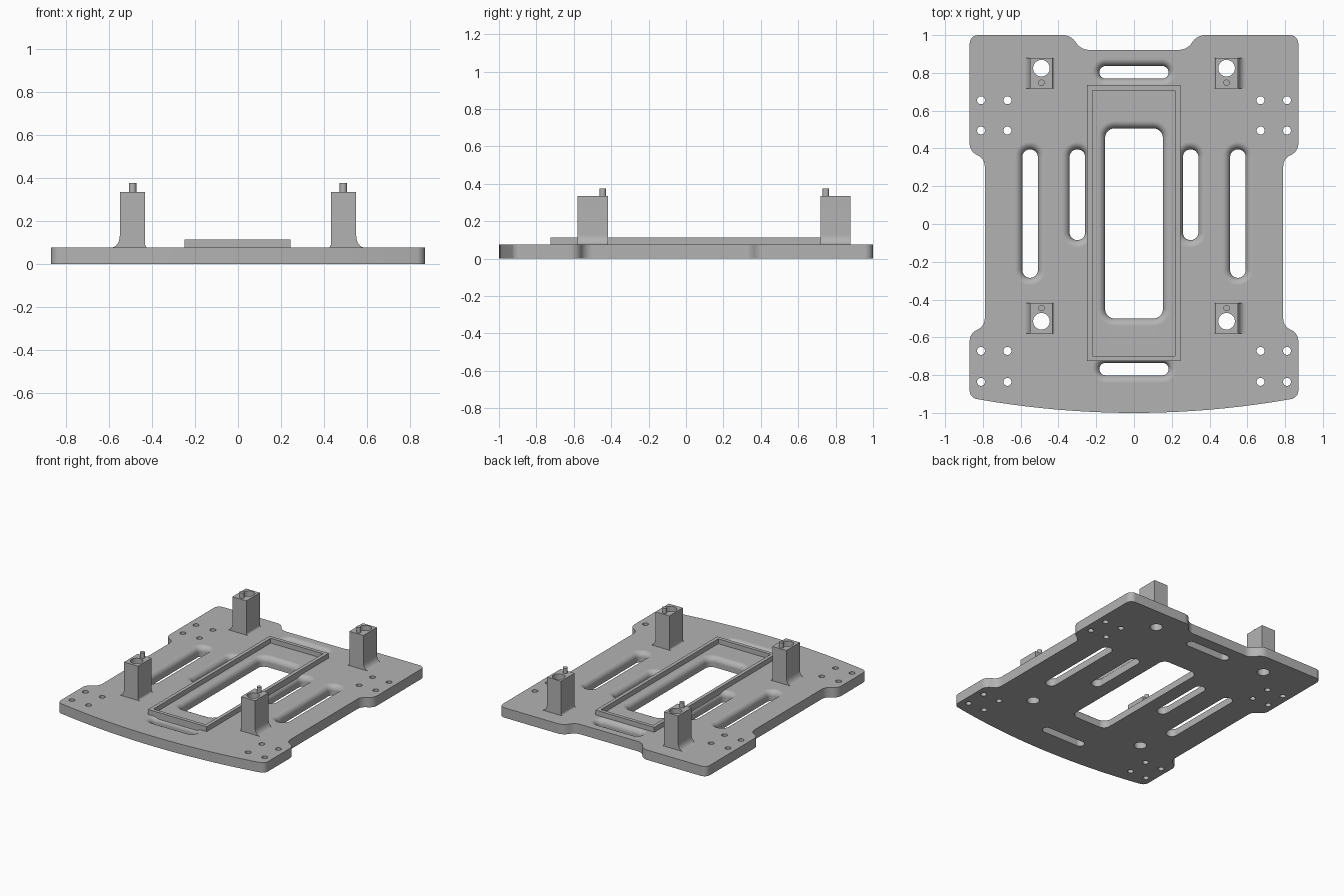
import bpy, bmesh, math
from mathutils import Vector

if "Cube" in bpy.data.objects:
    bpy.data.objects.remove(bpy.data.objects["Cube"], do_unlink=True)

grey = bpy.data.materials.new("plain grey")
grey.use_nodes = True
grey.diffuse_color = (0.45, 0.45, 0.45, 1)
grey.node_tree.nodes["Principled BSDF"].inputs["Base Color"].default_value = grey.diffuse_color

H = 0.075        # plate thickness
FLARE = 0.04     # rounding on the upper rim of the openings
POST_TOP = 0.335


def round_corners(corners, steps=8):
    """Replace each (x, y, radius) corner by a tangent arc."""
    out = []
    for i, (x, y, r) in enumerate(corners):
        p = Vector((x, y))
        if r == 0:
            out.append(p)
            continue
        a = (Vector(corners[i - 1][:2]) - p).normalized()
        b = (Vector(corners[(i + 1) % len(corners)][:2]) - p).normalized()
        half = a.angle(b) / 2
        centre = p + (a + b).normalized() * (r / math.sin(half))
        start = p + a * (r / math.tan(half)) - centre
        end = p + b * (r / math.tan(half)) - centre
        sweep = start.angle(end)
        for k in range(steps + 1):
            t = k / steps
            arc = start * math.sin((1 - t) * sweep) + end * math.sin(t * sweep)
            out.append(centre + arc / math.sin(sweep))
    return out


def rounded_rect(cx, cy, hx, hy, r):
    return round_corners([(cx + sx * hx, cy + sy * hy, r)
                          for sx, sy in ((1, 1), (-1, 1), (-1, -1), (1, -1))])


def circle(cx, cy, r, n=32):
    return [Vector((cx + r * math.cos(math.tau * k / n), cy + r * math.sin(math.tau * k / n)))
            for k in range(n)]


def loft(bm, loops):
    """Closed solid through matching loops of 3D points."""
    rows = [[bm.verts.new(p) for p in loop] for loop in loops]
    faces = [bm.faces.new(rows[0]), bm.faces.new(rows[-1])]
    n = len(rows[0])
    for lo, hi in zip(rows, rows[1:]):
        faces += [bm.faces.new((lo[i], lo[(i + 1) % n], hi[(i + 1) % n], hi[i])) for i in range(n)]
    bmesh.ops.recalc_face_normals(bm, faces=faces)


def prism(bm, outline, z0, z1):
    loft(bm, [[(p.x, p.y, z) for p in outline] for z in (z0, z1)])


def flared_opening(bm, cx, cy, hx, hy, r, steps=8):
    levels = [(-0.05, 0), (H - FLARE, 0)]
    for k in range(1, steps + 1):
        a = k / steps * math.pi / 2
        levels.append((H - FLARE + FLARE * math.sin(a), FLARE * (1 - math.cos(a))))
    levels.append((H + 0.05, FLARE))
    loft(bm, [[(p.x, p.y, z) for p in rounded_rect(cx, cy, hx + o, hy + o, r + o)]
              for z, o in levels])


def make_object(name, bm):
    mesh = bpy.data.meshes.new(name)
    bm.to_mesh(mesh)
    bm.free()
    mesh.materials.append(grey)
    obj = bpy.data.objects.new(name, mesh)
    bpy.context.collection.objects.link(obj)
    return obj


def activate(obj):
    bpy.ops.object.select_all(action='DESELECT')
    obj.select_set(True)
    bpy.context.view_layer.objects.active = obj


def cut(obj, bm):
    cutter = make_object("cutter", bm)
    cutter.hide_render = True
    mod = obj.modifiers.new("cut", 'BOOLEAN')
    mod.operation, mod.solver, mod.object = 'DIFFERENCE', 'EXACT', cutter
    activate(obj)
    bpy.ops.object.modifier_apply(modifier=mod.name)
    bpy.data.objects.remove(cutter, do_unlink=True)


def smooth(obj):
    activate(obj)
    bpy.ops.object.shade_smooth_by_angle(angle=math.radians(30))
    mod = obj.modifiers.new("flat faces", 'WEIGHTED_NORMAL')
    mod.keep_sharp = True


# Base plate outline: right half, from the rear notch round to the bowed front edge
half = [(0.28, 0.922, 0.08), (0.335, 1.0, 0.08), (0.87, 1.0, 0.045),
        (0.87, 0.385, 0.065), (0.79, 0.345, 0.065),
        (0.79, -0.54, 0.065), (0.87, -0.58, 0.065), (0.87, -0.92, 0.045)]
half += [(x, -1 + 0.08 * (x / 0.87) ** 2, 0)
         for x in [0.8 - 0.08 * k for k in range(10)]]
outline = half + [(0, -1, 0)] + [(-x, y, r) for x, y, r in reversed(half)]
bm = bmesh.new()
prism(bm, round_corners(outline), 0, H)
plate = make_object("base_plate", bm)

# Openings with softened upper rims
bm = bmesh.new()
flared_opening(bm, 0, 0.003, 0.153, 0.503, 0.05)
for y in (0.803, -0.768):
    flared_opening(bm, 0, y, 0.183, 0.033, 0.032)
for side in (-1, 1):
    flared_opening(bm, side * 0.55, 0.055, 0.041, 0.34, 0.04)
    flared_opening(bm, side * 0.3, 0.155, 0.041, 0.24, 0.04)
    # Screw holes and post bores
    for x in (0.67, 0.81):
        for y in (0.655, 0.495, -0.672, -0.836):
            prism(bm, circle(side * x, y, 0.021), -0.05, H + 0.05)
    for y in (0.825, -0.515):
        prism(bm, circle(side * 0.49, y, 0.044), -0.05, H + 0.05)
cut(plate, bm)
smooth(plate)

# Raised rectangular rim
bm = bmesh.new()
prism(bm, [Vector(p) for p in ((-0.248, -0.725), (0.245, -0.725), (0.245, 0.735), (-0.248, 0.735))],
      H - 0.035, 0.112)
# Inner walls rise from the plate's upper face
rim = make_object("raised_rim", bm)
bm = bmesh.new()
prism(bm, [Vector(p) for p in ((-0.221, -0.698), (0.218, -0.698), (0.218, 0.708), (-0.221, 0.708))],
      -0.05, 0.2)
cut(rim, bm)


def foot(x, side, width, height, steps=8):
    """Quarter curve sweeping from the plate up into a post wall."""
    pts = []
    for k in range(steps + 1):
        a = k / steps * math.pi / 2
        pts.append((x + side * width * (1 - math.sin(a)), H + height * (1 - math.cos(a))))
    return pts


# Posts: profile with a wide outer foot and a small inner one, bored through, with a locating pin
for side, side_name in ((1, "left"), (-1, "right")):
    for y0, y1, bore_y, pin_y, end in ((0.718, 0.88, 0.825, 0.748, "back"),
                                       (-0.58, -0.418, -0.515, -0.445, "front")):
        profile = [(0.59, H - 0.01)] + foot(0.55, 1, 0.04, 0.055)
        profile += [(0.55, POST_TOP), (0.432, POST_TOP)]
        profile += foot(0.432, -1, 0.013, 0.018)[::-1] + [(0.419, H - 0.01)]
        bm = bmesh.new()
        loft(bm, [[(side * x, y, z) for x, z in profile] for y in (y0, y1)])
        post = make_object(f"{end}_{side_name}_post", bm)
        bm = bmesh.new()
        prism(bm, circle(side * 0.49, bore_y, 0.044), -0.05, 0.5)
        cut(post, bm)
        smooth(post)
        bm = bmesh.new()
        prism(bm, circle(side * 0.49, pin_y, 0.017, 20), POST_TOP - 0.02, 0.375)
        smooth(make_object(f"{end}_{side_name}_pin", bm))
